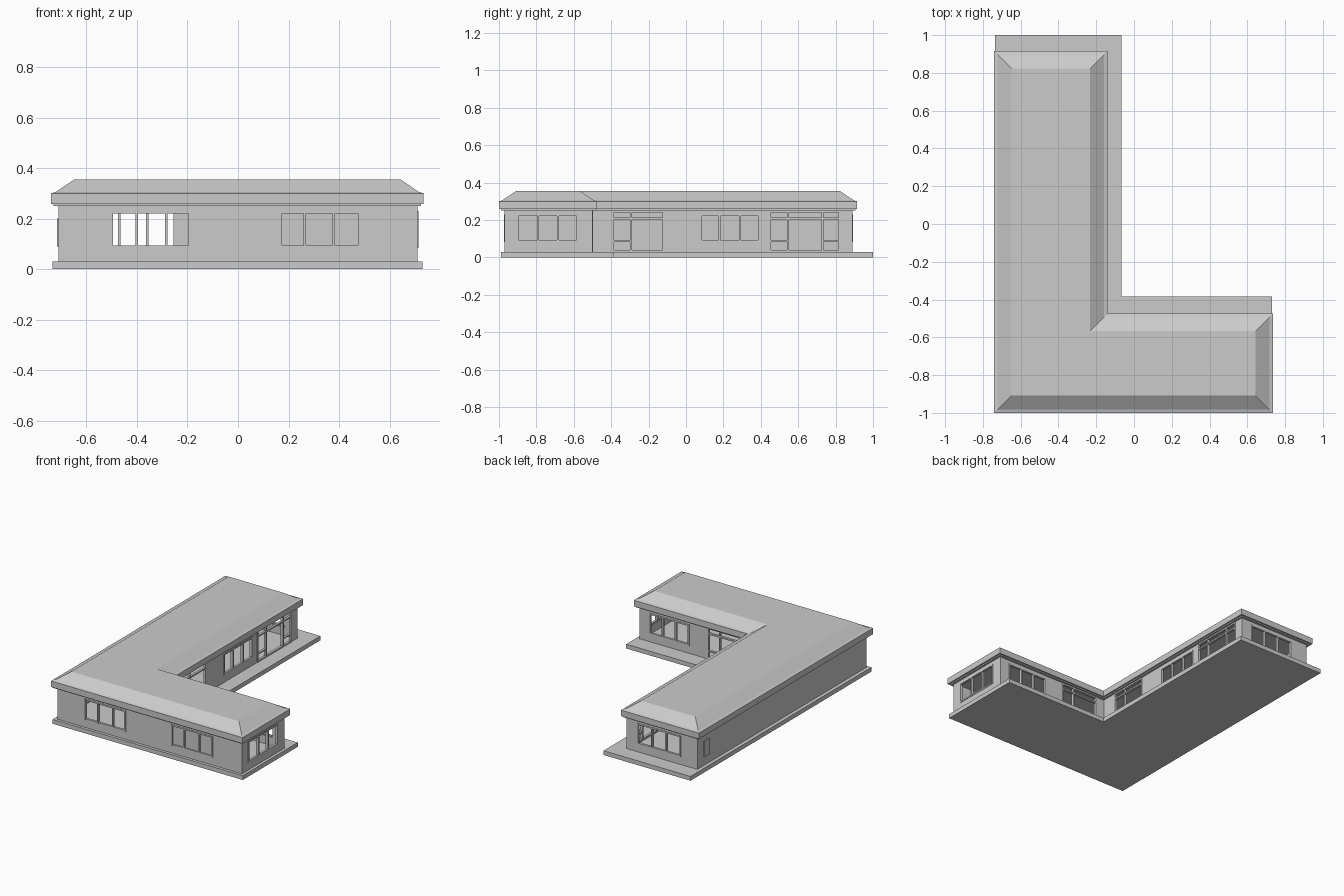
import bpy, bmesh

cube = bpy.data.objects.get("Cube")
if cube:
    bpy.data.objects.remove(cube, do_unlink=True)

grey = bpy.data.materials.new("plain grey")
grey.use_nodes = True
grey.diffuse_color = (0.6, 0.6, 0.6, 1)
bsdf = grey.node_tree.nodes["Principled BSDF"]
bsdf.inputs["Base Color"].default_value = grey.diffuse_color
bsdf.inputs["Roughness"].default_value = 0.8


def make_object(name, bm):
    bmesh.ops.recalc_face_normals(bm, faces=bm.faces)
    mesh = bpy.data.meshes.new(name)
    bm.to_mesh(mesh)
    bm.free()
    mesh.materials.append(grey)
    obj = bpy.data.objects.new(name, mesh)
    bpy.context.collection.objects.link(obj)
    return obj


def l_outline(x0, y0, x1, y1, xi, yi, inset=0):
    """L-shaped outline: long wing on the left, short wing along the front."""
    a, b = x0 + inset, y0 + inset
    c, d, e, f = x1 - inset, y1 - inset, xi - inset, yi - inset
    return [(a, b), (c, b), (c, f), (e, f), (e, d), (a, d)]


def l_loft(name, limits, rings):
    """Closed solid through L outlines given as (inset, height)."""
    bm = bmesh.new()
    loops = [[bm.verts.new((x, y, z)) for x, y in l_outline(*limits, inset)]
             for inset, z in rings]
    for low, high in zip(loops, loops[1:]):
        for i in range(len(low)):
            j = (i + 1) % len(low)
            bm.faces.new((low[i], low[j], high[j], high[i]))
    bm.faces.new(loops[0])
    bm.faces.new(loops[-1])
    return make_object(name, bm)


def add_box(bm, low, high):
    verts = bmesh.ops.create_cube(bm, size=1)["verts"]
    for v in verts:
        for k in range(3):
            v.co[k] = high[k] if v.co[k] > 0 else low[k]


def wall_box(bm, axis, near, far, a, b, z0, z1):
    """Box on a wall: near..far across the wall, a..b along it."""
    near, far = sorted((near, far))
    if axis == "x":
        add_box(bm, (near, a, z0), (far, b, z1))
    else:
        add_box(bm, (a, near, z0), (b, far, z1))


def cut(target, cutter):
    cutter.hide_render = True
    mod = target.modifiers.new("cut", "BOOLEAN")
    mod.operation = "DIFFERENCE"
    mod.solver = "EXACT"
    mod.object = cutter
    bpy.context.view_layer.objects.active = target
    bpy.ops.object.modifier_apply(modifier=mod.name)
    bpy.data.objects.remove(cutter, do_unlink=True)


# Base slab and hipped flat roof
l_loft("base_slab", (-0.735, -0.99, 0.73, 1.0, -0.065, -0.385), [(0, 0), (0, 0.03)])
l_loft("roof", (-0.74, -1.0, 0.735, 0.915, -0.14, -0.475),
       [(0.01, 0.25), (0.01, 0.258), (0, 0.258), (0, 0.3), (0.018, 0.305), (0.092, 0.355)])

# Hollow walls
body = (-0.71, -0.97, 0.71, 0.89, -0.165, -0.5)
thick = 0.018
walls = l_loft("walls", body, [(0, 0.028), (0, 0.252)])
cut(walls, l_loft("room_cutter", body, [(thick, 0), (thick, 0.3)]))

# Openings: name, axis across the wall, outer plane, inward sign,
# span along the wall, height span, upright positions, rail height
win = (0.088, 0.225)
door = (0.035, 0.245)
openings = [
    ("front_left_window", "y", -0.97, 1, (-0.5, -0.19), win, (-0.4, -0.285), None),
    ("front_right_window", "y", -0.97, 1, (0.17, 0.48), win, (0.265, 0.38), None),
    ("end_window", "x", 0.71, -1, (-0.9, -0.58), win, (-0.79, -0.685), None),
    ("back_window", "y", 0.89, -1, (-0.58, -0.25), win, (-0.47, -0.36), None),
    ("court_window", "y", -0.5, -1, (0.33, 0.63), win, (0.43, 0.53), None),
    ("court_door", "y", -0.5, -1, (-0.1, 0.18), door, (0.09,), 0.208),
    ("wing_window", "x", -0.165, -1, (0.08, 0.39), win, (0.18, 0.29), None),
    ("inner_door", "x", -0.165, -1, (-0.39, -0.12), door, (-0.295,), 0.208),
    ("main_door", "x", -0.165, -1, (0.45, 0.82), door, (0.545, 0.73), 0.208),
]

holes = bmesh.new()
for _, axis, plane, s, (a, b), (z0, z1), _, _ in openings:
    wall_box(holes, axis, plane - s * 0.02, plane + s * 0.04, a, b, z0, z1)
cut(walls, make_object("opening_cutter", holes))

# Window and door frames
bar = 0.005
for name, axis, plane, s, (a, b), (z0, z1), uprights, rail in openings:
    bm = bmesh.new()
    out, back = plane - s * 0.004, plane + s * 0.014
    for u in (a, b, *uprights):
        wall_box(bm, axis, out, back, u - bar, u + bar, z0 - bar, z1 + bar)
    for z in (z0, z1) + ((rail,) if rail else ()):
        wall_box(bm, axis, out + s * 0.001, back - s * 0.001, a, b, z - bar, z + bar)
    if rail:
        # Low sill rail across the side lights
        for c, d in ((a, uprights[0]), (uprights[-1], b)):
            if d - c < 0.12:
                wall_box(bm, axis, out + s * 0.001, back - s * 0.001, c, d, 0.083, 0.091)
    make_object(name + "_frame", bm)

# Closed panel behind the front right window
bm = bmesh.new()
wall_box(bm, "y", -0.965, -0.957, 0.17, 0.48, *win)
make_object("front_right_panel", bm)

# Service hatch on the long blank wall
bm = bmesh.new()
wall_box(bm, "x", -0.716, -0.708, 0.76, 0.82, 0.09, 0.2)
make_object("service_hatch", bm)
